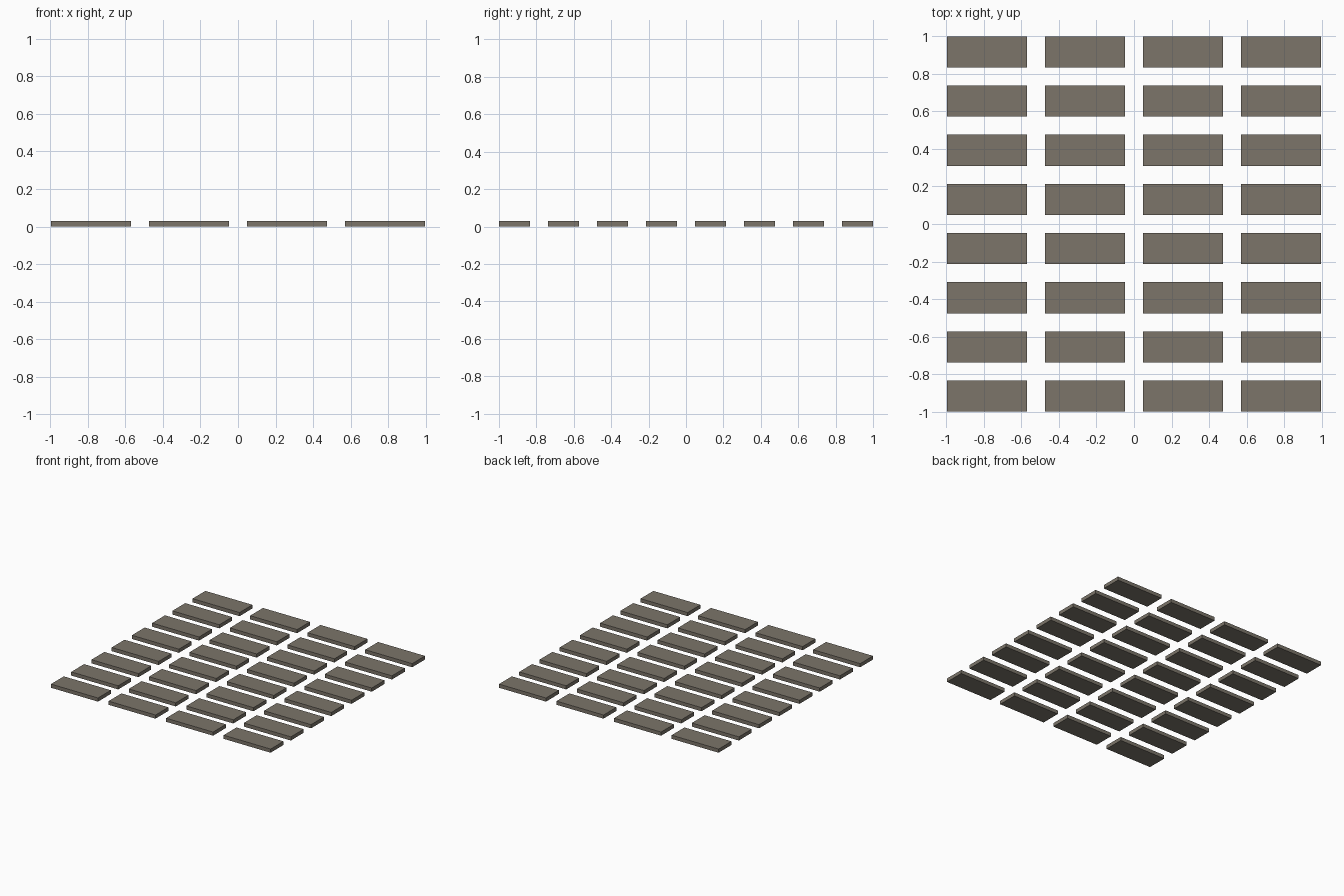
import bpy

if "Cube" in bpy.data.objects:
    bpy.data.objects.remove(bpy.data.objects["Cube"])

# One stone colour for every slab
stone = bpy.data.materials.new("warm_grey_stone")
stone.diffuse_color = (0.20, 0.178, 0.144, 1)
stone.use_nodes = True
stone.node_tree.nodes["Principled BSDF"].inputs["Base Color"].default_value = stone.diffuse_color

COLS, ROWS = 4, 8
SIZE = (0.426, 0.166, 0.03)
PITCH_X, PITCH_Y = 0.522, 0.262


def slab(name, x, y):
    bpy.ops.mesh.primitive_cube_add(size=1, location=(x, y, SIZE[2] / 2))
    ob = bpy.context.object
    ob.name = name
    ob.scale = SIZE
    bpy.ops.object.transform_apply(location=False, rotation=False, scale=True)
    ob.data.materials.append(stone)


# Grid of separate paving slabs
for r in range(ROWS):
    for c in range(COLS):
        slab(f"paving_slab_{r + 1}_{c + 1}",
             (c - (COLS - 1) / 2) * PITCH_X,
             (r - (ROWS - 1) / 2) * PITCH_Y)
